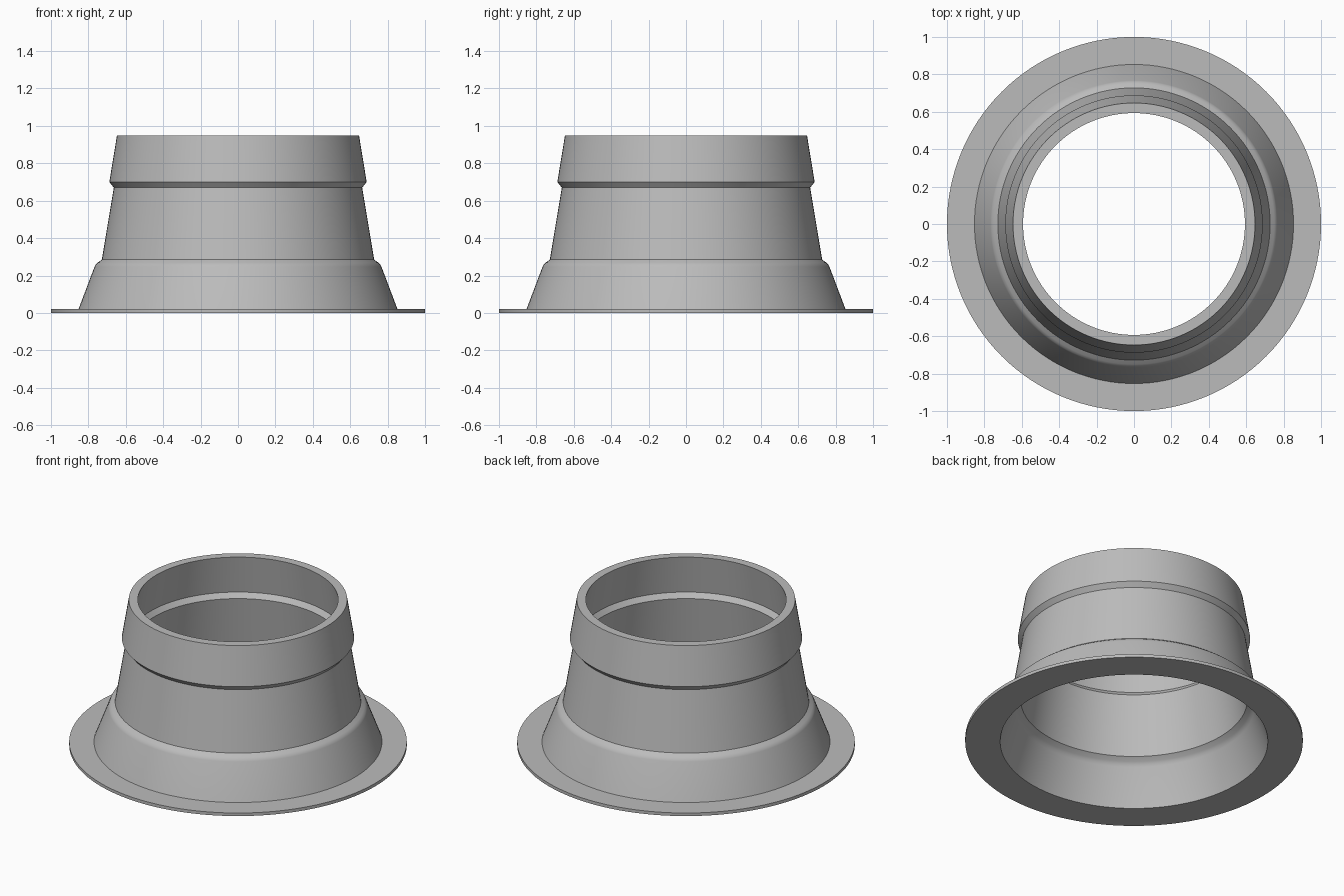
import bpy, bmesh
from math import cos, sin, tau, radians

SEGMENTS = 128

cube = bpy.data.objects.get("Cube")
if cube:
    bpy.data.objects.remove(cube, do_unlink=True)

grey = bpy.data.materials.new("plain_grey")
grey.use_nodes = True
colour = (0.5, 0.5, 0.5, 1)
grey.diffuse_color = colour
grey.node_tree.nodes["Principled BSDF"].inputs["Base Color"].default_value = colour


def lathe(name, profile):
    """Turn a closed (radius, height) profile around the z axis."""
    bm = bmesh.new()
    rings = [[bm.verts.new((r * cos(tau * i / SEGMENTS), r * sin(tau * i / SEGMENTS), z))
              for i in range(SEGMENTS)] for r, z in profile]
    for k, ring in enumerate(rings):
        above = rings[(k + 1) % len(rings)]
        for i in range(SEGMENTS):
            j = (i + 1) % SEGMENTS
            bm.faces.new((ring[i], ring[j], above[j], above[i]))
    bmesh.ops.recalc_face_normals(bm, faces=bm.faces)
    mesh = bpy.data.meshes.new(name)
    bm.to_mesh(mesh)
    bm.free()
    mesh.materials.append(grey)
    obj = bpy.data.objects.new(name, mesh)
    bpy.context.collection.objects.link(obj)
    return obj


# Outer wall: flange, flared skirt, rounded shoulder, neck and lipped collar
outer = [(1, 0), (1, 0.02), (0.853, 0.02), (0.767, 0.247), (0.761, 0.259),
         (0.75, 0.269), (0.728, 0.285), (0.664, 0.67), (0.688, 0.7), (0.647, 0.95)]

# Inner wall, following the outside at an even thickness, from top to bottom
inner = [(0.593, 0.95), (0.635, 0.702), (0.61, 0.671), (0.671, 0.285),
         (0.695, 0.265), (0.706, 0.252), (0.713, 0.236), (0.793, 0)]

adapter = lathe("flanged_sleeve", outer + inner)

bpy.ops.object.select_all(action="DESELECT")
adapter.select_set(True)
bpy.context.view_layer.objects.active = adapter
bpy.ops.object.shade_smooth_by_angle(angle=radians(24))
